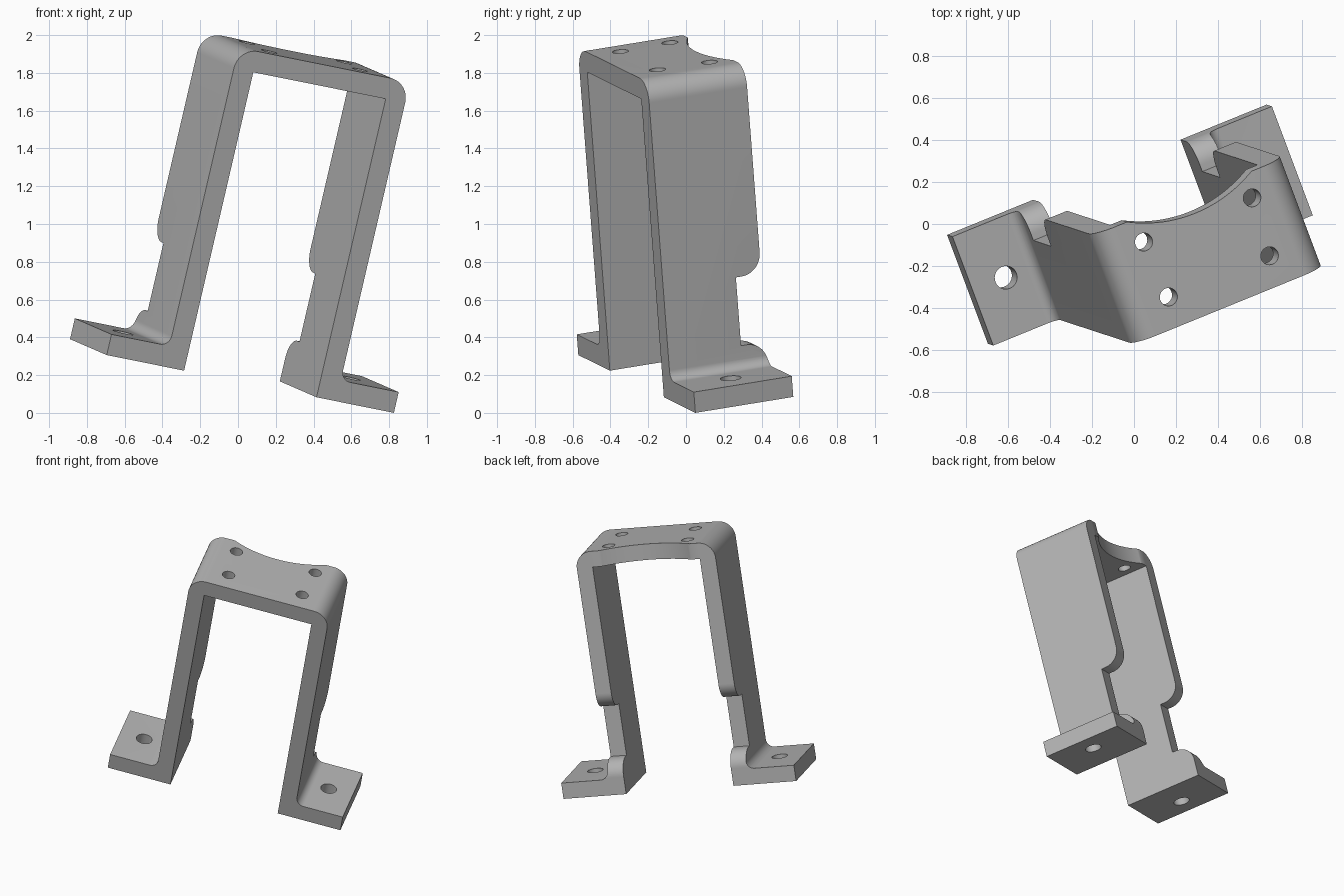
import bpy, bmesh, math
from mathutils import Vector, Matrix

cube = bpy.data.objects.get("Cube")
if cube:
    bpy.data.objects.remove(cube, do_unlink=True)

# Bracket sizes: across, deep, tall
W, D, H, T = 1.67, 0.56, 1.739, 0.113
MID, FOOT = W / 2, 0.45

steel = bpy.data.materials.new("grey_metal")
steel.use_nodes = True
GREY = (0.45, 0.45, 0.45, 1)
steel.diffuse_color = GREY
steel.node_tree.nodes["Principled BSDF"].inputs["Base Color"].default_value = GREY


def rounded(points, steps=14):
    """Outline of (a, b, radius) points with right-angle corners rounded."""
    out = []
    for i, (a, b, r) in enumerate(points):
        p = Vector((a, b))
        if r == 0:
            out.append(p)
            continue
        e1 = (Vector(points[i - 1][:2]) - p).normalized() * r
        e2 = (Vector(points[(i + 1) % len(points)][:2]) - p).normalized() * r
        for k in range(steps + 1):
            t = math.pi / 2 * k / steps
            out.append(p + e1 * (1 - math.sin(t)) + e2 * (1 - math.cos(t)))
    return out


def prism(name, outline, place, start, end):
    """Extrude a flat outline; place(a, b, depth) maps it to 3D."""
    bm = bmesh.new()
    face = bm.faces.new([bm.verts.new(place(a, b, start)) for a, b in outline])
    shift = Vector(place(0, 0, end)) - Vector(place(0, 0, start))
    new = bmesh.ops.extrude_face_region(bm, geom=[face])["geom"]
    bmesh.ops.translate(bm, vec=shift, verts=[v for v in new if isinstance(v, bmesh.types.BMVert)])
    bmesh.ops.recalc_face_normals(bm, faces=bm.faces[:])
    mesh = bpy.data.meshes.new(name)
    bm.to_mesh(mesh)
    bm.free()
    ob = bpy.data.objects.new(name, mesh)
    bpy.context.collection.objects.link(ob)
    return ob


def drill(name, x, y, radius, low, high, sides=32):
    circle = [(x + radius * math.cos(math.tau * k / sides),
               y + radius * math.sin(math.tau * k / sides)) for k in range(sides)]
    return prism(name, circle, lambda a, b, d: (a, b, d), low, high)


# Bent strip: two outward feet, two legs and a top plate
half = [(0, 0, 0), (FOOT, 0, 0), (FOOT, H - T, 0)]
outer = [(FOOT - T, H, 0.113), (FOOT - T, T, 0.055), (0, T, 0)]
mirror = lambda pts: [(W - a, b, r) for a, b, r in reversed(pts)]
profile = rounded(half + mirror(half) + mirror(outer) + outer)
bracket = prism("bracket", profile, lambda a, b, d: (a, d, b), 0, D)
bracket.data.materials.append(steel)

# Notch in the back edge of both legs, with rounded shoulders
R, BACK, LOW, HIGH = 0.113, 0.415, 0.238, 0.61
notch = rounded([(BACK, LOW, 0), (D, LOW, R), (D, LOW - R - 0.001, 0), (D + 0.2, LOW - R - 0.001, 0),
                 (D + 0.2, HIGH + R + 0.001, 0), (D, HIGH + R + 0.001, 0), (D, HIGH, R), (BACK, HIGH, 0)])
cutters = [prism("notch_cutter", notch, lambda a, b, d: (d, a, b), -0.1, W + 0.1)]

# Shallow curve in the back edge of the top plate
cutters.append(drill("curve_cutter", MID, 1.139, 0.664, H - T - 0.1, H + 0.1, 128))

# Bolt holes in the top plate and feet
for side in (-1, 1):
    for off, y in ((0.264, 0.15), (0.283, 0.44)):
        cutters.append(drill("top_hole_cutter", MID + side * off, y, 0.043, H - T - 0.1, H + 0.1))
    cutters.append(drill("foot_hole_cutter", MID + side * 0.662, D / 2, 0.055, -0.1, T + 0.1))

for c in cutters:
    c.hide_render = True
    mod = bracket.modifiers.new(c.name, "BOOLEAN")
    mod.operation, mod.solver, mod.object = "DIFFERENCE", "EXACT", c
bpy.context.view_layer.update()
graph = bpy.context.evaluated_depsgraph_get()
cut_mesh = bpy.data.meshes.new_from_object(bracket.evaluated_get(graph))
bracket.modifiers.clear()
bracket.data = cut_mesh
for c in cutters:
    bpy.data.objects.remove(c, do_unlink=True)
cut_mesh.materials.clear()
cut_mesh.materials.append(steel)
for p in cut_mesh.polygons:
    p.material_index = 0

# Tilt the finished bracket into its resting pose
u = Vector((0.910, 0.371, -0.183)).normalized()
w = Vector((0.2245, -0.074, 0.972))
w = (w - u * w.dot(u)).normalized()
v = w.cross(u)
pose = Matrix((u, v, w)).transposed().to_4x4()
pose.translation = (-0.695, -0.57, 0.306)
cut_mesh.transform(pose)

bpy.ops.object.select_all(action="DESELECT")
bracket.select_set(True)
bpy.context.view_layer.objects.active = bracket
bpy.ops.object.shade_smooth_by_angle(angle=math.radians(30))
